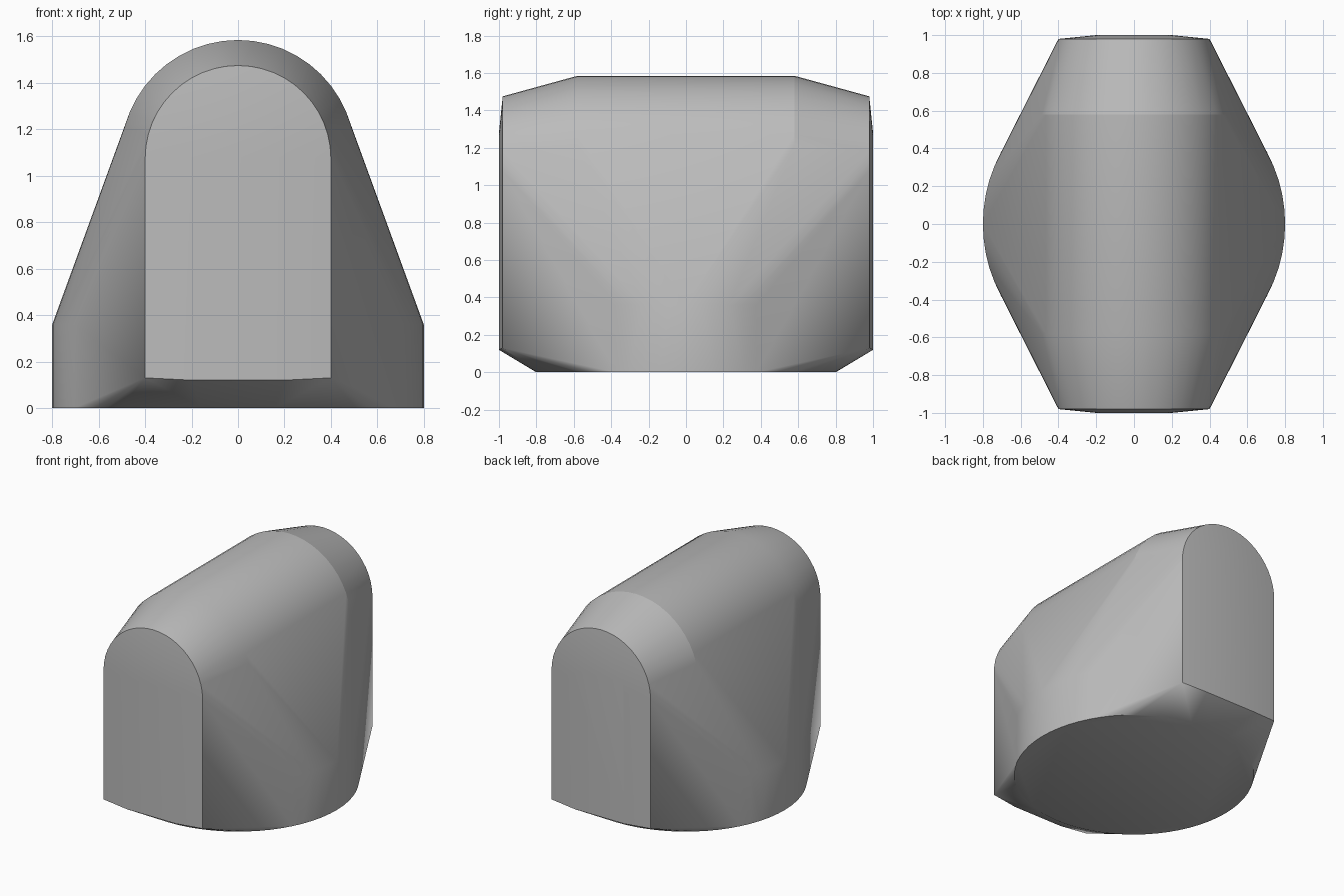
import bpy, bmesh
from math import sin, cos, pi, radians

if "Cube" in bpy.data.objects:
    bpy.data.objects.remove(bpy.data.objects["Cube"])

grey = bpy.data.materials.new("plain grey")
grey.use_nodes = True
colour = (0.5, 0.5, 0.5, 1)
grey.diffuse_color = colour
grey.node_tree.nodes["Principled BSDF"].inputs["Base Color"].default_value = colour


def arc(radius, height, y, steps=24):
    """Half circle standing in the xz plane."""
    return [(radius * cos(pi * i / steps), y, height + radius * sin(pi * i / steps))
            for i in range(steps + 1)]


def ring(radius, z, steps=64):
    return [(radius * cos(2 * pi * i / steps), radius * sin(2 * pi * i / steps), z)
            for i in range(steps)]


# Round foot
points = ring(0.8, 0) + ring(0.8, 0.36)
SPRING = 1.08
for side in (-1, 1):
    # Roof ridge, arched end wall and its slightly raised centre
    points += arc(0.505, SPRING, side * 0.58)
    points += arc(0.4, SPRING - 0.005, side * 0.98)
    points += [(-0.4, side * 0.98, 0.13), (0.4, side * 0.98, 0.13)]
    points += arc(0.2, SPRING, side * 1.0)
    points += [(-0.2, side * 1.0, 0.12), (0.2, side * 1.0, 0.12)]

# Stretch one skin over all the profiles
bm = bmesh.new()
for p in points:
    bm.verts.new(p)
hull = bmesh.ops.convex_hull(bm, input=bm.verts)
loose = [v for v in bm.verts if not v.link_faces]
bmesh.ops.delete(bm, geom=loose, context="VERTS")
bmesh.ops.dissolve_limit(bm, angle_limit=radians(0.3), verts=bm.verts, edges=bm.edges)
bmesh.ops.recalc_face_normals(bm, faces=bm.faces)

# Smooth skin with crisp rims, and a crisp crease behind the roof
for f in bm.faces:
    f.smooth = True
for e in bm.edges:
    crease = all(abs(v.co.y - 0.58) < 0.01 and v.co.z > SPRING for v in e.verts)
    e.smooth = e.calc_face_angle(0) < radians(30) and not crease

mesh = bpy.data.meshes.new("rounded_body")
bm.to_mesh(mesh)
bm.free()
mesh.materials.append(grey)
body = bpy.data.objects.new("rounded_body", mesh)
bpy.context.collection.objects.link(body)
